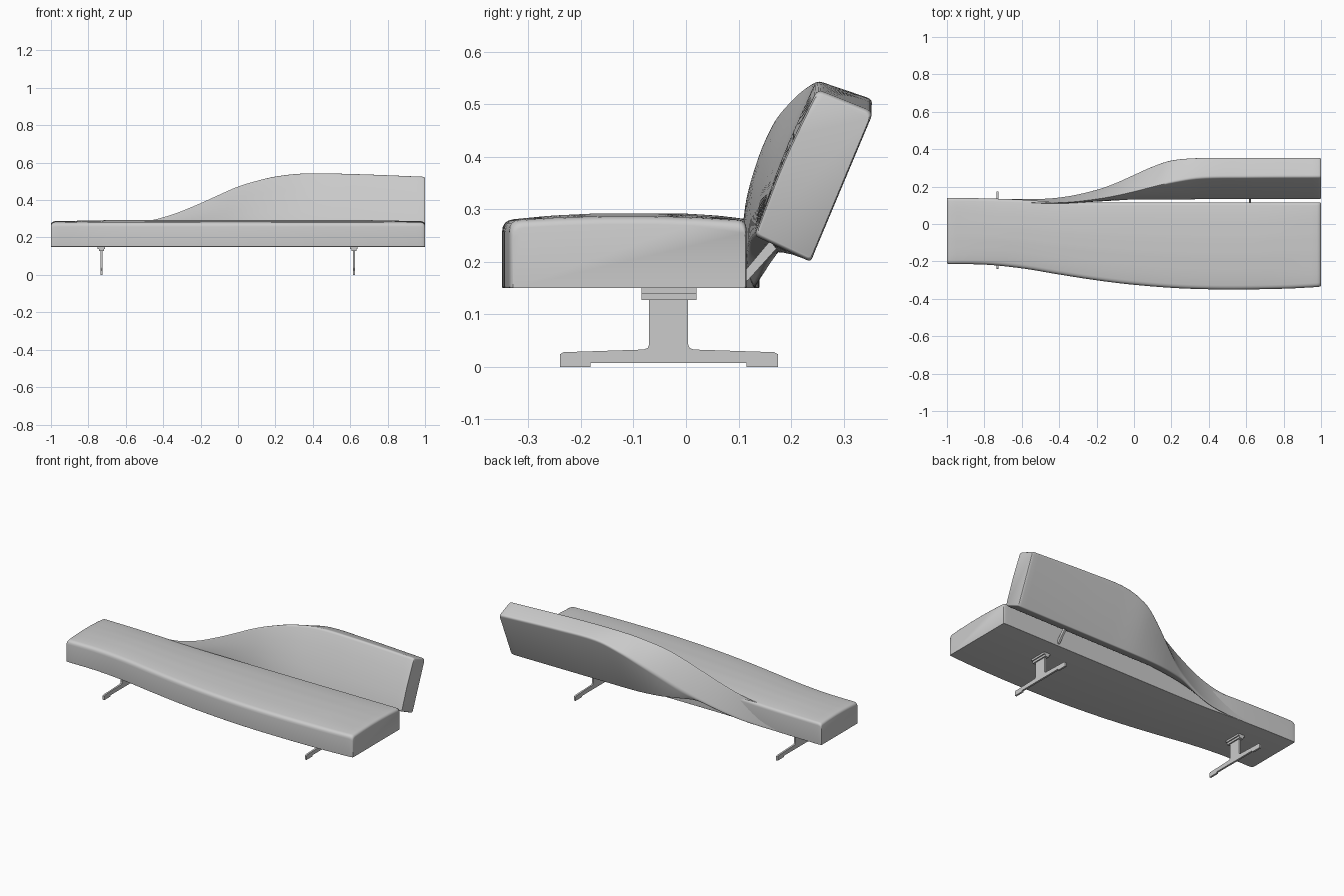
import bpy, bmesh, math
from mathutils import Vector

cube = bpy.data.objects.get("Cube")
if cube:
    bpy.data.objects.remove(cube)


def material(name, value):
    mat = bpy.data.materials.new(name)
    mat.use_nodes = True
    colour = (value, value, value, 1)
    mat.diffuse_color = colour
    mat.node_tree.nodes["Principled BSDF"].inputs["Base Color"].default_value = colour
    return mat


fabric = material("grey upholstery", 0.6)
metal = material("grey metal", 0.6)


def curve_value(table, x, column):
    """Smooth interpolation through the rows of a table whose first column is x."""
    def slope(i):
        a, b = table[max(i - 1, 0)], table[min(i + 1, len(table) - 1)]
        return (b[column] - a[column]) / (b[0] - a[0])
    i = 0
    while i < len(table) - 2 and x > table[i + 1][0]:
        i += 1
    p, q = table[i], table[i + 1]
    h = q[0] - p[0]
    t = (x - p[0]) / h
    return ((1 + 2 * t) * (1 - t) ** 2 * p[column] + t * (1 - t) ** 2 * h * slope(i)
            + t * t * (3 - 2 * t) * q[column] + t * t * (t - 1) * h * slope(i + 1))


def rounded(corners, radii, steps=4):
    """Polygon section with each corner replaced by a small curve."""
    points = []
    n = len(corners)
    for i, corner in enumerate(corners):
        c = Vector(corner)
        ends = []
        for other in (corners[i - 1], corners[(i + 1) % n]):
            d = Vector(other) - c
            ends.append(c + d.normalized() * min(radii[i], d.length * 0.4))
        for k in range(steps + 1):
            t = k / steps
            points.append(ends[0] * (1 - t) ** 2 + c * 2 * t * (1 - t) + ends[1] * t * t)
    return points


def finish(name, bm, mat, smooth=True):
    bmesh.ops.recalc_face_normals(bm, faces=bm.faces)
    mesh = bpy.data.meshes.new(name)
    bm.to_mesh(mesh)
    bm.free()
    mesh.materials.append(mat)
    obj = bpy.data.objects.new(name, mesh)
    bpy.context.collection.objects.link(obj)
    if smooth:
        bpy.ops.object.select_all(action="DESELECT")
        obj.select_set(True)
        bpy.context.view_layer.objects.active = obj
        bpy.ops.object.shade_smooth_by_angle(angle=math.radians(35))
    return obj


def loft(name, sections, mat):
    """Skin a list of (x, section points) and cap both ends."""
    bm = bmesh.new()
    rings = [[bm.verts.new((x, p[0], p[1])) for p in pts] for x, pts in sections]
    n = len(rings[0])
    for a, b in zip(rings, rings[1:]):
        for i in range(n):
            j = (i + 1) % n
            bm.faces.new((a[i], a[j], b[j], b[i]))
    bm.faces.new(rings[0])
    bm.faces.new(rings[-1])
    return finish(name, bm, mat)


# Seat: x, front edge y, back edge y
SEAT = [(-1, -.215, .14), (-.8, -.217, .137), (-.6, -.237, .13), (-.4, -.27, .117),
        (-.2, -.301, .115), (0, -.325, .115), (.25, -.344, .115), (.5, -.35, .115),
        (.8, -.346, .115), (1, -.336, .115)]


def seat_section(x):
    edge = 1 - abs(x)
    r = 0.022
    drop = r - math.sqrt(max(0, r * r - max(0, r - edge) ** 2))
    front = curve_value(SEAT, x, 1) + drop * 0.3
    back = curve_value(SEAT, x, 2) - drop * 0.1
    crown = 0.008 + 0.006 * min(1, edge / 0.3)
    shoulder = 0.279 - drop * 0.7
    top = [(front + (back - front) * t, shoulder + crown * (1 - (2 * t - 1) ** 2))
           for t in (0, .2, .4, .6, .8, 1)]
    corners = [(front, 0.15)] + top + [(back, 0.15)]
    return rounded(corners, [0.003, 0.022, .02, .02, .02, .02, 0.016, 0.003])


ends = [0, .002, .006, .012, .022]
stations = [-1 + e for e in ends] + [-.95 + 1.9 * i / 46 for i in range(47)] + [1 - e for e in reversed(ends)]
loft("seat_cushion", [(x, seat_section(x)) for x in stations], fabric)

# Backrest: x, then y z of the top front, top back, bottom back, bottom front corners
BACK = [(-.8, .125, .275, .136, .151, .132, .151, .11, .18),
        (-.5, .113, .293, .135, .155, .130, .152, .11, .19),
        (-.35, .116, .33, .150, .18, .142, .172, .115, .21),
        (-.2, .133, .39, .185, .23, .172, .214, .12, .235),
        (-.1, .15, .435, .22, .28, .2, .213, .125, .245),
        (0, .172, .478, .265, .345, .222, .206, .13, .25),
        (.1, .197, .508, .31, .41, .233, .202, .13, .25),
        (.2, .22, .53, .343, .465, .237, .2, .13, .25),
        (.35, .243, .545, .356, .505, .237, .2, .13, .25),
        (.6, .248, .543, .357, .503, .237, .2, .13, .25),
        (1, .25, .528, .357, .485, .237, .2, .13, .25)]


def back_section(x, scale=1):
    v = [curve_value(BACK, x, c) for c in range(1, 9)]
    a, b, c, d = [Vector(v[i:i + 2]) for i in range(0, 8, 2)]
    bulge = (a + d) / 2 + Vector((-.006, .003))
    pts = rounded([a, b, c, d, bulge], [.014, .014, .008, .01, .1])
    mid = (a + b + c + d) / 4
    return [mid + (p - mid) * scale for p in pts]


spots = [-.8 + 1.785 * i / 60 for i in range(61)]
sections = [(x, back_section(x)) for x in spots]
sections += [(.993, back_section(.993, .99)), (.998, back_section(.998, .975)), (1, back_section(1, .955))]
loft("backrest_cushion", sections, fabric)


def plate(name, outline, x, thickness, mat):
    """Extrude a side outline to a given thickness around x."""
    bm = bmesh.new()
    face = bm.faces.new([bm.verts.new((x - thickness / 2, y, z)) for y, z in outline])
    new = bmesh.ops.extrude_face_region(bm, geom=[face])["geom"]
    bmesh.ops.translate(bm, vec=(thickness, 0, 0), verts=[g for g in new if isinstance(g, bmesh.types.BMVert)])
    return finish(name, bm, mat, False)


def rectangle(y0, y1, z0, z1):
    return [(y0, z0), (y1, z0), (y1, z1), (y0, z1)]


# Legs: a T-shaped foot and stem under a stepped mounting plate
LEG = [(-.24, 0), (-.182, 0), (-.182, .007), (.115, .007), (.115, 0), (.175, 0),
       (.175, .024), (.168, .028), (.015, .033), (.007, .036), (.004, .043),
       (.004, .13), (-.07, .13), (-.07, .043), (-.073, .036), (-.081, .033),
       (-.233, .028), (-.24, .024)]
for side, x in (("right", -.73), ("left", .62)):
    plate(side + "_leg", LEG, x, 0.011, metal)
    plate(side + "_mount_lower", rectangle(-.085, .02, .127, .139), x, 0.026, metal)
    plate(side + "_mount_upper", rectangle(-.085, .02, .139, .151), x, 0.04, metal)

# Bracket joining the backrest to the seat
plate("backrest_bracket", [(.108, .16), (.118, .165), (.172, .225), (.16, .24), (.108, .178)], .62, 0.012, metal)
